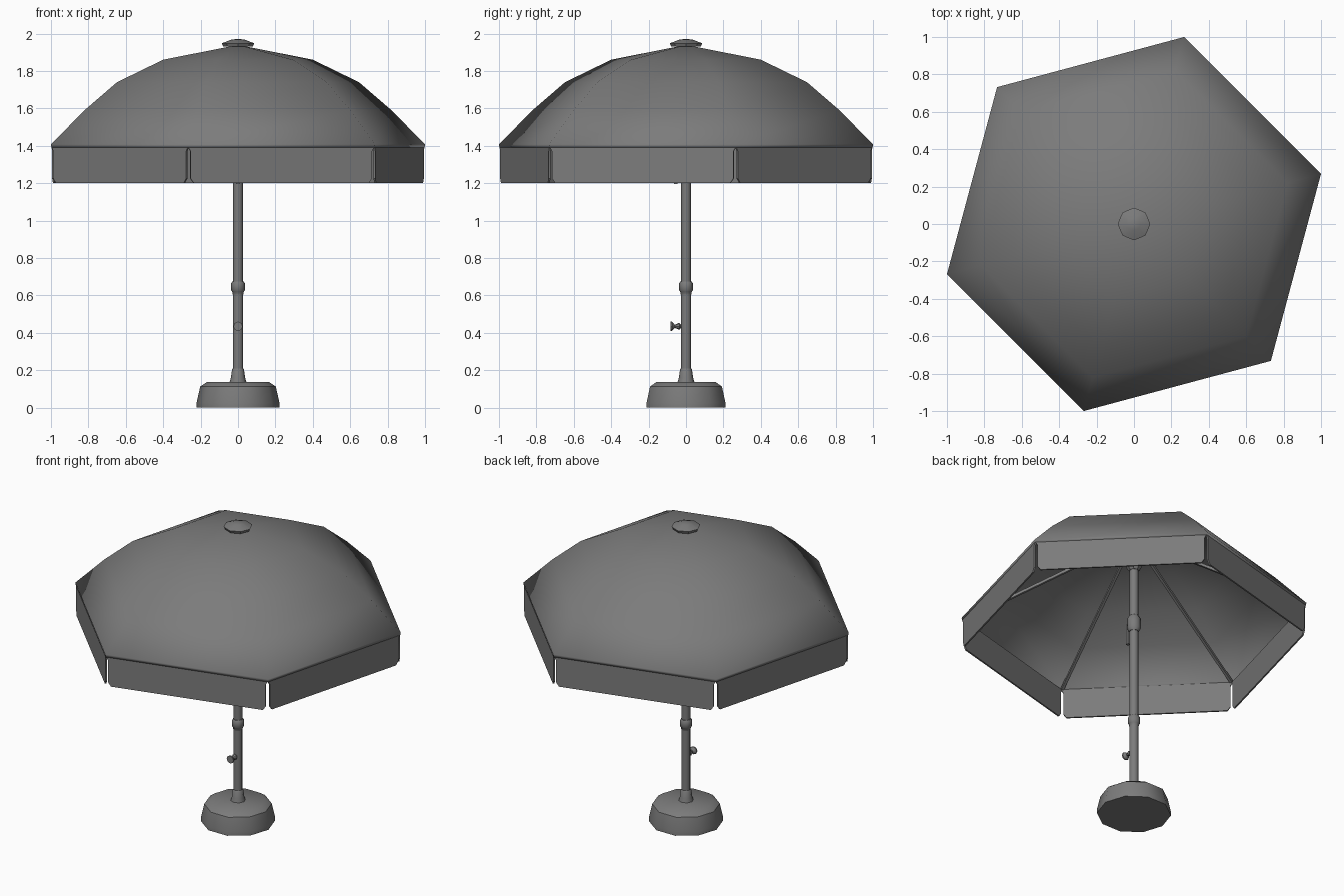
import bpy, bmesh, math
from mathutils import Vector

if "Cube" in bpy.data.objects:
    bpy.data.objects.remove(bpy.data.objects["Cube"], do_unlink=True)

grey = bpy.data.materials.new("mid grey")
grey.use_nodes = True
colour = (0.2, 0.2, 0.2, 1)
grey.diffuse_color = colour
grey.node_tree.nodes["Principled BSDF"].inputs["Base Color"].default_value = colour

SIDES = 6
RADIUS = 1.035
START = math.radians(15)


def finish(name, bm, angle=30, thickness=0):
    bmesh.ops.recalc_face_normals(bm, faces=bm.faces)
    mesh = bpy.data.meshes.new(name)
    bm.to_mesh(mesh)
    bm.free()
    mesh.materials.append(grey)
    obj = bpy.data.objects.new(name, mesh)
    bpy.context.collection.objects.link(obj)
    if thickness:
        solid = obj.modifiers.new("cloth thickness", 'SOLIDIFY')
        solid.thickness = thickness
        solid.offset = -1
    bpy.ops.object.select_all(action='DESELECT')
    obj.select_set(True)
    bpy.context.view_layer.objects.active = obj
    bpy.ops.object.shade_smooth_by_angle(angle=math.radians(angle))
    return obj


def lathe(profile, sides, start=0.0, closed=True):
    """Rings of (radius, height) joined by quads; radius 0 makes a tip."""
    bm = bmesh.new()
    rings = []
    for r, z in profile:
        count = sides if r > 0 else 1
        rings.append([bm.verts.new((r * math.cos(start + i * math.tau / sides),
                                    r * math.sin(start + i * math.tau / sides), z))
                      for i in range(count)])
    for low, high in zip(rings, rings[1:]):
        for i in range(sides):
            j = (i + 1) % sides
            if len(high) == 1:
                bm.faces.new((low[i], low[j], high[0]))
            else:
                bm.faces.new((low[i], low[j], high[j], high[i]))
    if closed:
        bm.faces.new(rings[0])
        if len(rings[-1]) > 1:
            bm.faces.new(rings[-1])
    return bm


def bar(name, start, end, radius, sides=4):
    """Straight rod between two points."""
    a, b = Vector(start), Vector(end)
    bm = lathe([(radius, 0), (radius, (b - a).length)], sides, math.pi / sides)
    bm.transform((b - a).to_track_quat('Z', 'Y').to_matrix().to_4x4())
    bmesh.ops.translate(bm, verts=bm.verts, vec=a)
    return finish(name, bm)


# Domed canopy
finish("canopy", lathe([(1.033, 1.39), (RADIUS, 1.408), (0.85, 1.59), (0.67, 1.74),
                        (0.415, 1.86), (0, 1.94)], SIDES, START, closed=False), 89, 0.006)

# Hanging valance panels with clipped corners, one per side
half = RADIUS / 2
outline = [(half - 0.002, 1.395), (half - 0.016, 1.37), (half - 0.016, 1.225), (half - 0.034, 1.2)]
outline += [(-u, z) for u, z in reversed(outline)]
apothem = RADIUS * math.cos(math.pi / SIDES)
bm = bmesh.new()
for k in range(SIDES):
    a = START + (k + 0.5) * math.tau / SIDES
    out = Vector((math.cos(a), math.sin(a), 0))
    side = Vector((-out.y, out.x, 0))
    rings = [[bm.verts.new(out * d + side * u + Vector((0, 0, z))) for u, z in outline]
             for d in (apothem - 0.002, apothem - 0.012)]
    for ring in rings:
        bm.faces.new(ring)
    for i in range(len(outline)):
        bm.faces.new((rings[0][i - 1], rings[0][i], rings[1][i], rings[1][i - 1]))
finish("valance", bm)

# Straight ribs from the top hub to each corner
for k in range(SIDES):
    a = START + k * math.tau / SIDES
    c, s = math.cos(a), math.sin(a)
    bar(f"rib_{k + 1}", (0.03 * c, 0.03 * s, 1.89), (1.015 * c, 1.015 * s, 1.395), 0.012)

# Turned parts along the pole axis
finish("finial", lathe([(0.078, 1.93), (0.087, 1.948), (0.035, 1.968), (0, 1.972)], 8), 40)
finish("top_hub", lathe([(0.05, 1.86), (0.05, 1.91)], 8))
finish("runner", lathe([(0.03, 1.68), (0.045, 1.7), (0.045, 1.75)], 8))
finish("upper_pole", lathe([(0.027, 0.64), (0.027, 1.92)], 8), 50)
finish("lower_pole", lathe([(0.028, 0.13), (0.028, 0.64)], 8), 50)
finish("collar", lathe([(0.028, 0.605), (0.031, 0.62), (0.037, 0.627), (0.037, 0.665),
                        (0.03, 0.675)], 8), 50)
finish("crank_housing", lathe([(0.03, 1.26), (0.041, 1.28), (0.041, 1.35), (0.03, 1.365)], 8), 50)
finish("base", lathe([(0.222, 0), (0.222, 0.025), (0.202, 0.113), (0.165, 0.138)], 10), 38)
finish("base_neck", lathe([(0.047, 0.13), (0.038, 0.16), (0.032, 0.205), (0.028, 0.21)], 8), 50)

# Crank handle on the front of the housing
bar("crank_arm", (0, -0.03, 1.32), (0, -0.062, 1.32), 0.011, 6)
bar("crank_handle", (0, -0.055, 1.33), (0, -0.055, 1.196), 0.014)

# Clamp knob pointing forward
bm = lathe([(0.011, 0.02), (0.011, 0.03), (0.019, 0.036), (0.008, 0.06), (0.025, 0.075),
            (0.025, 0.083)], 8)
for v in bm.verts:
    x, y, z = v.co
    v.co = (x, -z, y + 0.435)
finish("clamp_knob", bm, 40)
